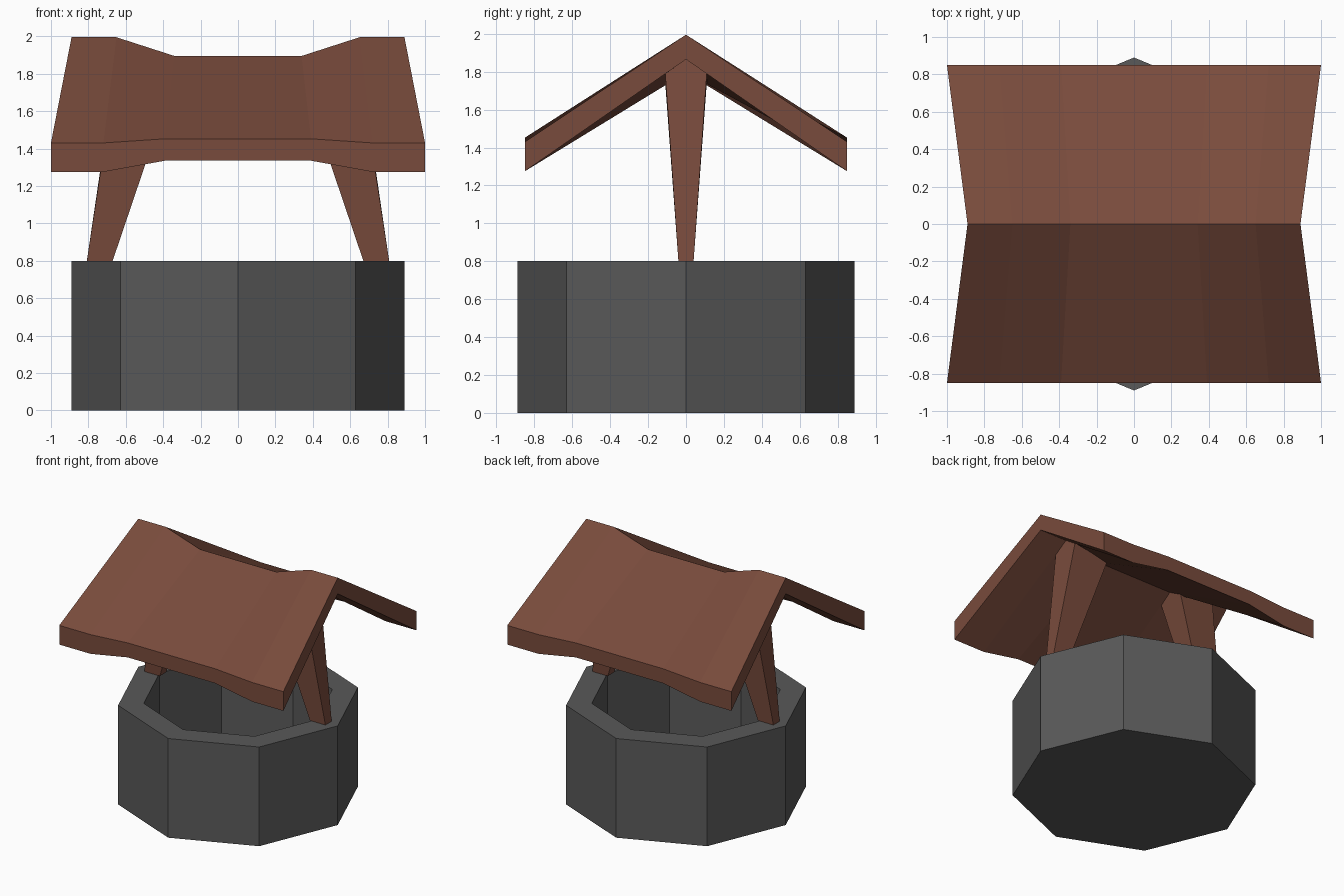
import bpy, math

if "Cube" in bpy.data.objects:
    bpy.data.objects.remove(bpy.data.objects["Cube"])


def material(name, rgb):
    m = bpy.data.materials.new(name)
    m.diffuse_color = (*rgb, 1)
    m.use_nodes = True
    m.node_tree.nodes["Principled BSDF"].inputs["Base Color"].default_value = m.diffuse_color
    return m


def loft(name, rings, mat):
    """Bridge equal-sized rings of points and cap both ends."""
    n = len(rings[0])
    verts = [p for ring in rings for p in ring]
    faces = [(r * n + i, r * n + (i + 1) % n, (r + 1) * n + (i + 1) % n, (r + 1) * n + i)
             for r in range(len(rings) - 1) for i in range(n)]
    faces.append(tuple(reversed(range(n))))
    faces.append(tuple(range(len(verts) - n, len(verts))))
    mesh = bpy.data.meshes.new(name)
    mesh.from_pydata(verts, [], faces)
    mesh.materials.append(mat)
    obj = bpy.data.objects.new(name, mesh)
    bpy.context.collection.objects.link(obj)
    # consistent outward normals
    bpy.context.view_layer.objects.active = obj
    obj.select_set(True)
    bpy.ops.object.mode_set(mode='EDIT')
    bpy.ops.mesh.select_all(action='SELECT')
    bpy.ops.mesh.normals_make_consistent(inside=False)
    bpy.ops.object.mode_set(mode='OBJECT')
    obj.select_set(False)
    return obj


stone = material("stone", (0.1, 0.1, 0.1))
wood = material("wood", (0.19, 0.07, 0.045))


# Octagonal well wall with a hollow shaft
def octagon(r, z):
    return [(r * math.cos(i * math.pi / 4), r * math.sin(i * math.pi / 4), z) for i in range(8)]


loft("well_wall", [octagon(0.89, 0), octagon(0.89, 0.8),
                   octagon(0.70, 0.8), octagon(0.70, 0.08)], stone)


# Sagging gable roof: one inverted-V section per station
def roof_section(s, x_eave, x_ridge, eave_top, ridge_top, eave_low, ridge_low):
    e, r = s * x_eave, s * x_ridge
    return [(e, -0.85, eave_top), (r, 0, ridge_top), (e, 0.85, eave_top),
            (e, 0.85, eave_low), (r, 0, ridge_low), (e, -0.85, eave_low)]


stations = [(1.0, 0.89, 1.43, 1.995, 1.275, 1.865),
            (0.72, 0.65, 1.43, 1.995, 1.275, 1.865),
            (0.39, 0.34, 1.452, 1.895, 1.335, 1.795)]
loft("roof", [roof_section(-1, *s) for s in stations]
     + [roof_section(1, *s) for s in reversed(stations)], wood)

# Tapered posts leaning inwards, with tops cut to the roof pitch
for side, s in (("left", -1), ("right", 1)):
    outer = [(s * 0.808, -0.04, 0.8), (s * 0.808, 0.04, 0.8), (s * 0.655, 0.11, 1.795),
             (s * 0.65, 0, 1.87), (s * 0.655, -0.11, 1.795)]
    inner = [(s * 0.67, -0.04, 0.8), (s * 0.67, 0.04, 0.8), (s * 0.35, 0.11, 1.745),
             (s * 0.34, 0, 1.80), (s * 0.35, -0.11, 1.745)]
    loft(side + "_post", [outer, inner], wood)
